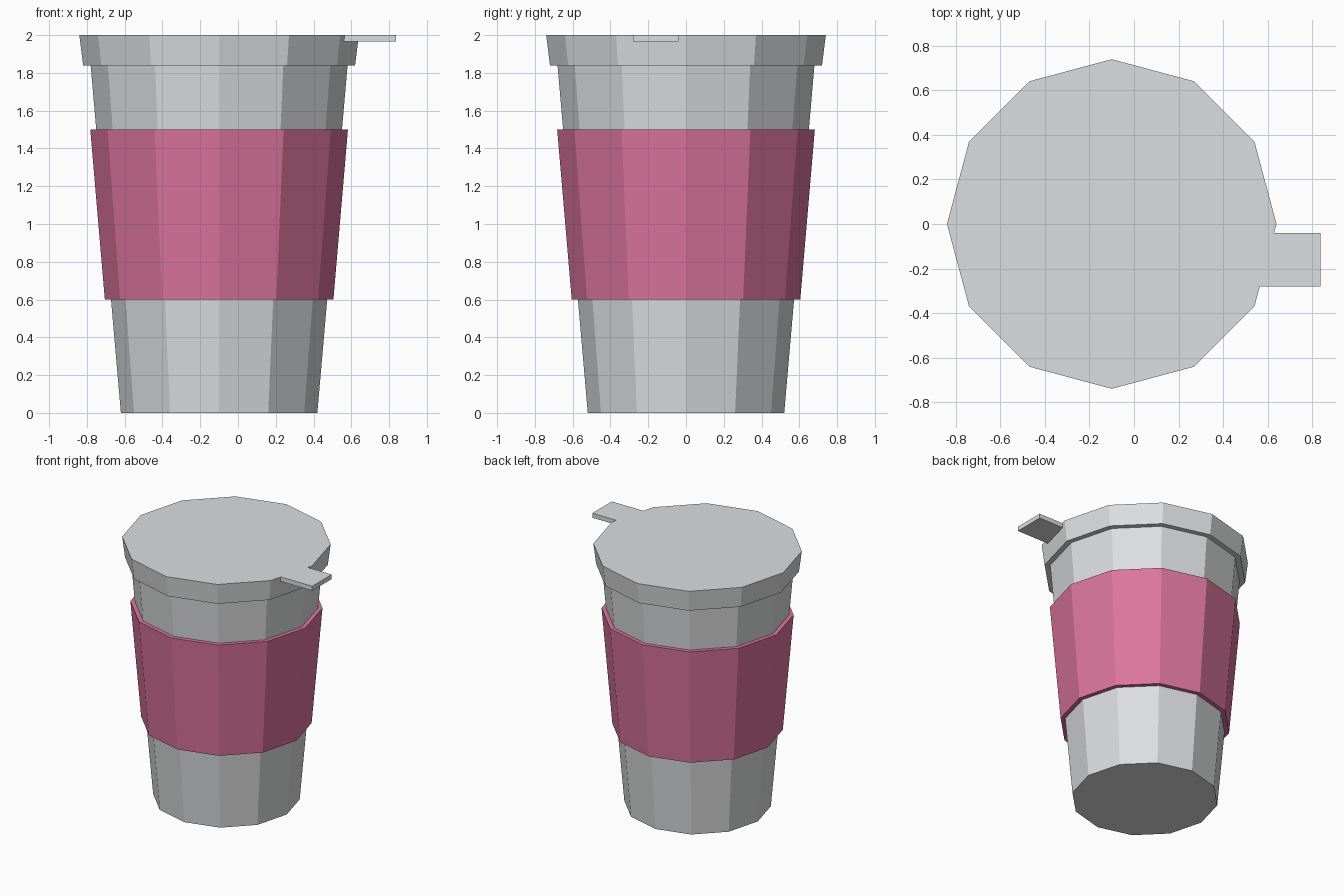
import bpy, bmesh, math

if "Cube" in bpy.data.objects:
    bpy.data.objects.remove(bpy.data.objects["Cube"])

SIDES = 12
CENTRE_X = -0.10


def material(name, rgb):
    mat = bpy.data.materials.new(name)
    mat.diffuse_color = (*rgb, 1.0)
    mat.use_nodes = True
    mat.node_tree.nodes["Principled BSDF"].inputs["Base Color"].default_value = mat.diffuse_color
    return mat


def finish(bm, name, mat):
    bmesh.ops.recalc_face_normals(bm, faces=bm.faces)
    mesh = bpy.data.meshes.new(name)
    bm.to_mesh(mesh)
    bm.free()
    mesh.materials.append(mat)
    obj = bpy.data.objects.new(name, mesh)
    bpy.context.collection.objects.link(obj)
    return obj


def lathe(name, profile, mat, ring=False):
    """Turn (radius, z) points into a flat-sided solid, capped or closed as a ring."""
    bm = bmesh.new()
    loops = []
    for r, z in profile:
        loops.append([bm.verts.new((CENTRE_X + r * math.cos(math.tau * i / SIDES),
                                    r * math.sin(math.tau * i / SIDES), z))
                      for i in range(SIDES)])
    pairs = list(zip(loops, loops[1:]))
    if ring:
        pairs.append((loops[-1], loops[0]))
    else:
        bm.faces.new(loops[0])
        bm.faces.new(loops[-1])
    for a, b in pairs:
        for i in range(SIDES):
            j = (i + 1) % SIDES
            bm.faces.new((a[i], a[j], b[j], b[i]))
    return finish(bm, name, mat)


def box(name, lo, hi, mat):
    bm = bmesh.new()
    bmesh.ops.create_cube(bm, size=1)
    for v in bm.verts:
        v.co = [lo[k] + (v.co[k] + 0.5) * (hi[k] - lo[k]) for k in range(3)]
    return finish(bm, name, mat)


grey = material("light_grey", (0.72, 0.73, 0.74))
pink = material("pink", (0.72, 0.18, 0.335))

# Tapered cup body
lathe("cup_body", [(0.52, 0.0), (0.68, 1.84)], grey)

# Grip sleeve wrapped round the cup
lathe("sleeve", [(0.57, 0.60), (0.605, 0.60), (0.682, 1.50), (0.648, 1.50)], pink, ring=True)

# Lid with a slight flare
lathe("lid", [(0.72, 1.84), (0.74, 2.0)], grey)

# Opening tab at the lid's rim
box("lid_tab", (0.54, -0.28, 1.965), (0.837, -0.04, 2.0), grey)
